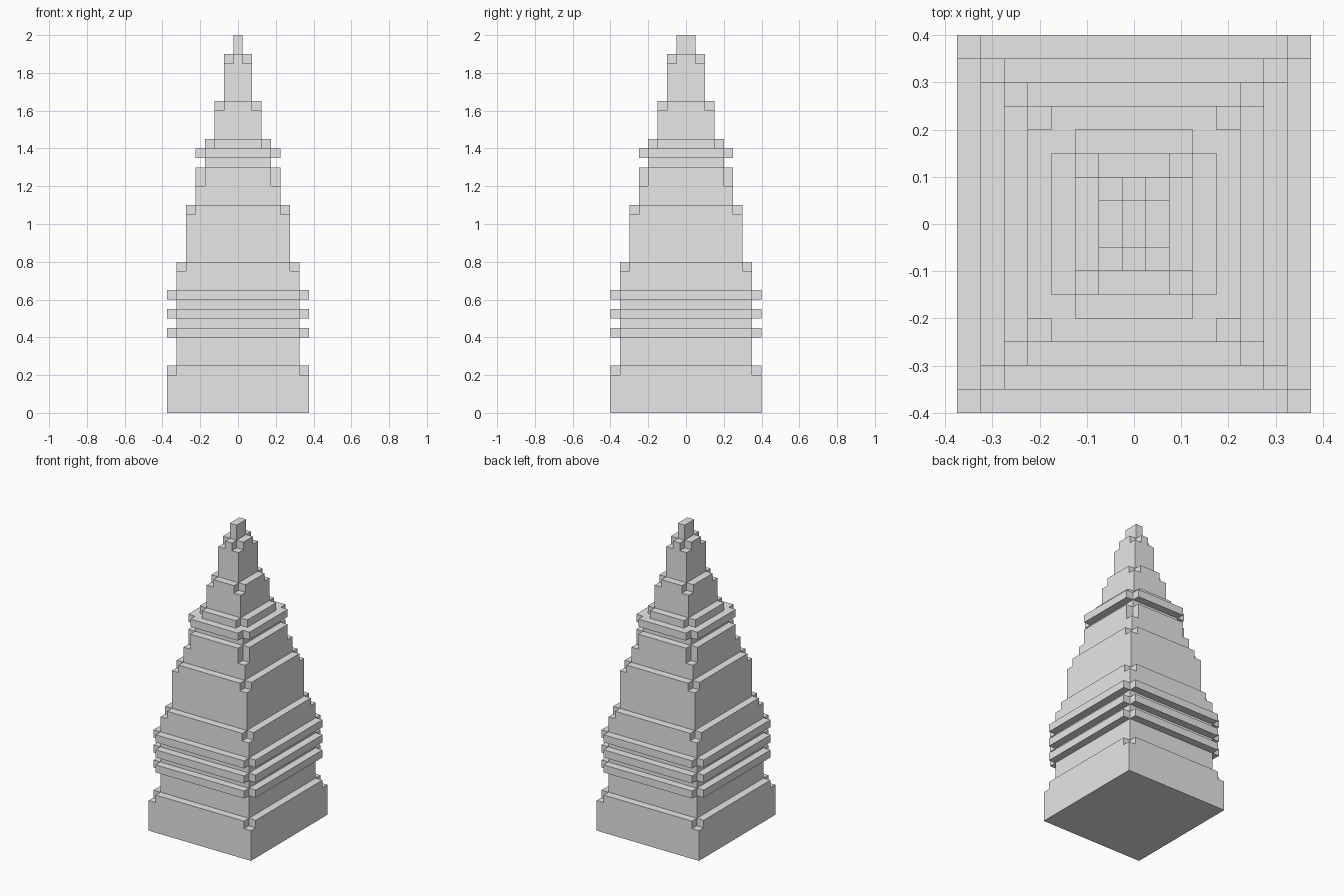
import bpy
import bmesh
from mathutils import Matrix, Vector

STEP = 0.05  # width of every setback, notch and ledge

cube = bpy.data.objects.get("Cube")
if cube:
    bpy.data.objects.remove(cube, do_unlink=True)

stone = bpy.data.materials.new("grey_stone")
stone.use_nodes = True
stone.diffuse_color = (0.8, 0.8, 0.8, 1)
stone.node_tree.nodes["Principled BSDF"].inputs["Base Color"].default_value = (0.8, 0.8, 0.8, 1)


def finish(name, bm):
    bmesh.ops.recalc_face_normals(bm, faces=bm.faces)
    mesh = bpy.data.meshes.new(name)
    bm.to_mesh(mesh)
    bm.free()
    mesh.materials.append(stone)
    obj = bpy.data.objects.new(name, mesh)
    bpy.context.collection.objects.link(obj)


def add_box(bm, low, high):
    low, high = Vector(low), Vector(high)
    matrix = Matrix.Translation((low + high) / 2) @ Matrix.Diagonal((*(high - low), 1))
    bmesh.ops.create_cube(bm, size=1, matrix=matrix)


def notched_tier(name, hx, hy, bottom, shoulder, top):
    """Block whose four upper corners are cut away above the shoulder."""
    bm = bmesh.new()
    base, corners, lows, highs = [], [], [], []
    for i, (sx, sy) in enumerate([(1, 1), (-1, 1), (-1, -1), (1, -1)]):
        x, y = sx * hx, sy * hy
        ix, iy = sx * (hx - STEP), sy * (hy - STEP)
        notch = [(x, iy), (ix, iy), (ix, y)]
        if i % 2:
            notch.reverse()
        base.append(bm.verts.new((x, y, bottom)))
        corners.append(bm.verts.new((x, y, shoulder)))
        lows.append([bm.verts.new((*p, shoulder)) for p in notch])
        highs.append([bm.verts.new((*p, top)) for p in notch])

    bm.faces.new(base)
    bm.faces.new([v for notch in highs for v in notch])
    for i in range(4):
        j = (i + 1) % 4
        low, high = lows[i], highs[i]
        # notch floor and its two walls
        bm.faces.new([corners[i], low[2], low[1], low[0]])
        for k in range(2):
            bm.faces.new([low[k], low[k + 1], high[k + 1], high[k]])
        # side wall, rising between the notches
        bm.faces.new([base[i], base[j], corners[j], lows[j][0],
                      highs[j][0], high[2], low[2], corners[i]])
    finish(name, bm)


def ledge(name, hx, hy, bottom, top):
    """Four slabs around a tier, leaving the corners open."""
    bm = bmesh.new()
    ix, iy = hx - STEP, hy - STEP
    for s in (-1, 1):
        add_box(bm, (-ix, min(s * iy, s * hy), bottom), (ix, max(s * iy, s * hy), top))
        add_box(bm, (min(s * ix, s * hx), -iy, bottom), (max(s * ix, s * hx), iy, top))
    finish(name, bm)


# Stacked tiers, each one step narrower: name, shoulder height, top height
tiers = [
    ("base", 0.2, 0.25),
    ("lower_tower", 0.75, 0.8),
    ("middle_tower", 1.05, 1.1),
    ("upper_tower", 1.2, 1.3),
    ("collar", 1.4, 1.45),
    ("lower_crown", 1.6, 1.65),
    ("upper_crown", 1.85, 1.9),
]
hx, hy, bottom = 0.375, 0.4, 0.0
for name, shoulder, top in tiers:
    notched_tier(name, hx, hy, bottom, shoulder, top)
    hx, hy, bottom = hx - STEP, hy - STEP, top

# Plain block at the very top
bm = bmesh.new()
add_box(bm, (-hx, -hy, bottom), (hx, hy, 2.0))
finish("spire", bm)

# Ledges around the lower tower and the collar
for n, z in enumerate((0.4, 0.5, 0.6), 1):
    ledge(f"lower_ledge_{n}", 0.375, 0.4, z, z + STEP)
ledge("collar_ledge", 0.225, 0.25, 1.35, 1.4)
